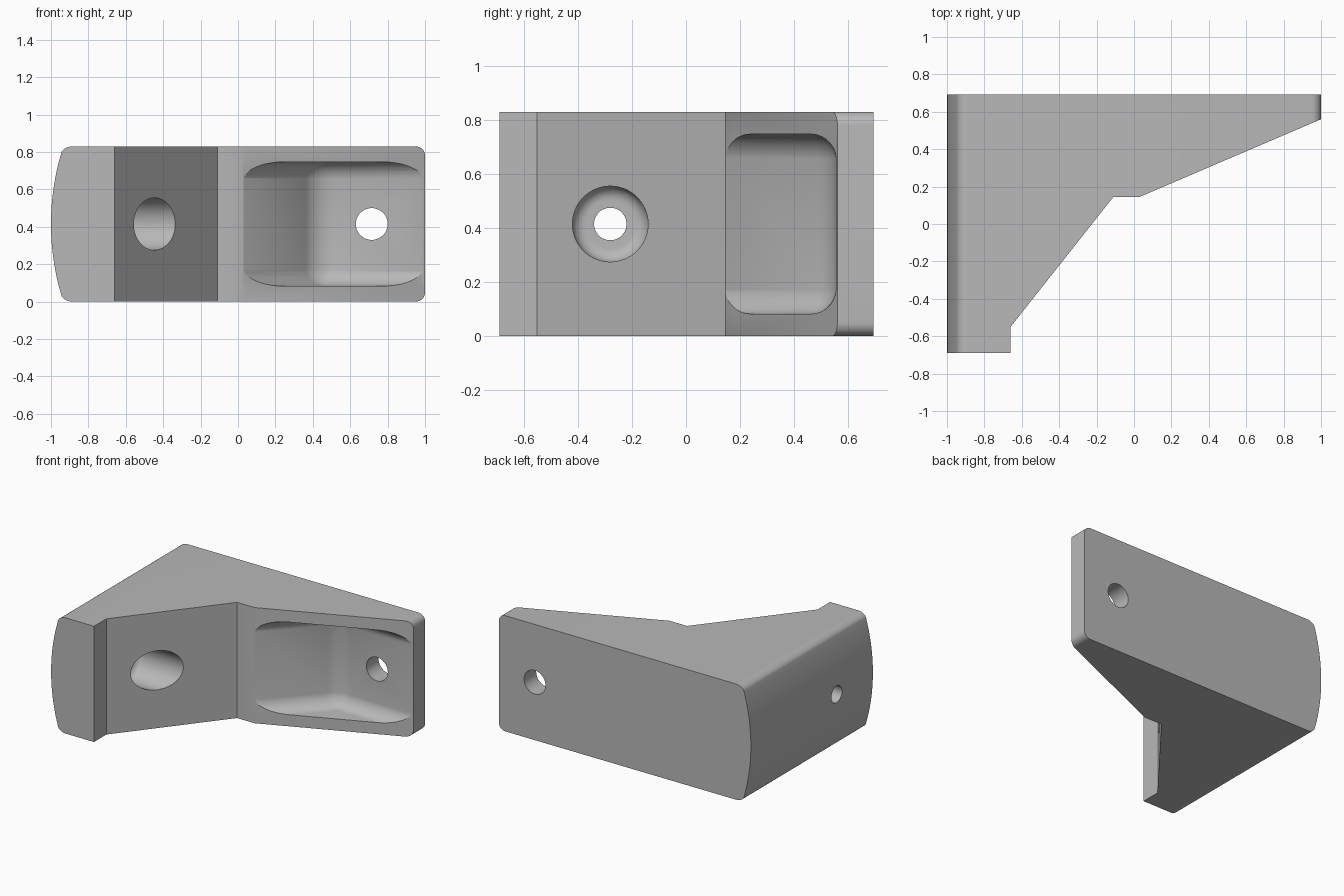
import bpy, bmesh, math
from mathutils import Matrix

cube = bpy.data.objects.get("Cube")
if cube:
    bpy.data.objects.remove(cube, do_unlink=True)

HEIGHT = 0.83
MID = HEIGHT / 2

grey = bpy.data.materials.new("plain grey")
grey.use_nodes = True
colour = (0.48, 0.48, 0.48, 1)
grey.diffuse_color = colour
grey.node_tree.nodes["Principled BSDF"].inputs["Base Color"].default_value = colour


def finish(bm, name):
    bmesh.ops.recalc_face_normals(bm, faces=bm.faces)
    mesh = bpy.data.meshes.new(name)
    bm.to_mesh(mesh)
    bm.free()
    mesh.materials.append(grey)
    obj = bpy.data.objects.new(name, mesh)
    bpy.context.collection.objects.link(obj)
    return obj


def prism(points, depth):
    """Extrude a closed outline of 3D points along a vector."""
    bm = bmesh.new()
    face = bm.faces.new([bm.verts.new(p) for p in points])
    new = bmesh.ops.extrude_face_region(bm, geom=[face])["geom"]
    moved = [v for v in new if isinstance(v, bmesh.types.BMVert)]
    bmesh.ops.translate(bm, verts=moved, vec=depth)
    return bm


def round_edges(bm, rule, radius):
    edges = [e for e in bm.edges if rule((e.verts[0].co + e.verts[1].co) / 2, e)]
    bmesh.ops.bevel(bm, geom=edges, offset=radius, segments=10, profile=0.5,
                    affect='EDGES', clamp_overlap=False)


def cylinder(radius, length, axis):
    bm = bmesh.new()
    bmesh.ops.create_cone(bm, cap_ends=True, segments=64, radius1=radius,
                          radius2=radius, depth=length)
    bmesh.ops.rotate(bm, verts=bm.verts, matrix=Matrix.Rotation(math.pi / 2, 3, axis))
    return bm


def combine(target, tool, operation):
    mod = target.modifiers.new(tool.name, 'BOOLEAN')
    mod.object, mod.operation, mod.solver = tool, operation, 'EXACT'
    bpy.context.view_layer.objects.active = target
    bpy.ops.object.modifier_apply(modifier=mod.name)
    bpy.data.objects.remove(tool, do_unlink=True)


# Bracket body: plan outline
plan = [(-1.1, -0.69), (-0.66, -0.69), (-0.66, -0.55), (-0.11, 0.145),
        (0.03, 0.145), (1, 0.56), (1, 0.693), (-1.1, 0.693)]
bracket = finish(prism([(x, y, -0.1) for x, y in plan], (0, 0, HEIGHT + 0.2)),
                 "corner_bracket")

# Front outline: bulging heel on one end, rounded corners on both
sag, half = 0.066, MID
radius = (half ** 2 + sag ** 2) / (2 * sag)
spread = math.asin(half / radius)
outline = [(1.0, HEIGHT), (1.0, 0)]
for i in range(25):
    a = spread * (i / 12 - 1)
    outline.append((radius - 1 - radius * math.cos(a), MID + radius * math.sin(a)))
section = prism([(x, -1, z) for x, z in outline], (0, 2, 0))
round_edges(section, lambda m, e: abs(m.y) < 0.1 and abs(m.z - MID) > MID - 0.005, 0.05)
combine(bracket, finish(section, "section_cutter"), 'INTERSECT')

# Filleted pocket in the long arm
pocket_plan = [(-0.25, -0.15), (0.42, 0.555), (1.3, 0.555), (1.3, -0.15)]
pocket = prism([(x, y, 0.083) for x, y in pocket_plan], (0, 0, 0.664))
round_edges(pocket, lambda m, e: m.y > 0.1 and m.x < 1.2, 0.09)
combine(bracket, finish(pocket, "pocket_cutter"), 'DIFFERENCE')

# Screw hole through the long arm
hole = cylinder(0.085, 1, 'X')
bmesh.ops.translate(hole, verts=hole.verts, vec=(0.715, 0.6, MID))
combine(bracket, finish(hole, "arm_hole_cutter"), 'DIFFERENCE')

# Counterbore with a rounded floor, then its screw hole
bore = cylinder(0.14, 0.9, 'Y')
bmesh.ops.translate(bore, verts=bore.verts, vec=(-0.25, -0.28, MID))
round_edges(bore, lambda m, e: all(v.co.x < -0.69 for v in e.verts), 0.05)
combine(bracket, finish(bore, "counterbore_cutter"), 'DIFFERENCE')

hole = cylinder(0.06, 1, 'Y')
bmesh.ops.translate(hole, verts=hole.verts, vec=(-0.9, -0.28, MID))
combine(bracket, finish(hole, "heel_hole_cutter"), 'DIFFERENCE')

# Smooth the fillets and bores, keep hard edges
bpy.ops.object.select_all(action='DESELECT')
bracket.select_set(True)
bpy.context.view_layer.objects.active = bracket
bpy.ops.object.shade_smooth_by_angle(angle=math.radians(25))
